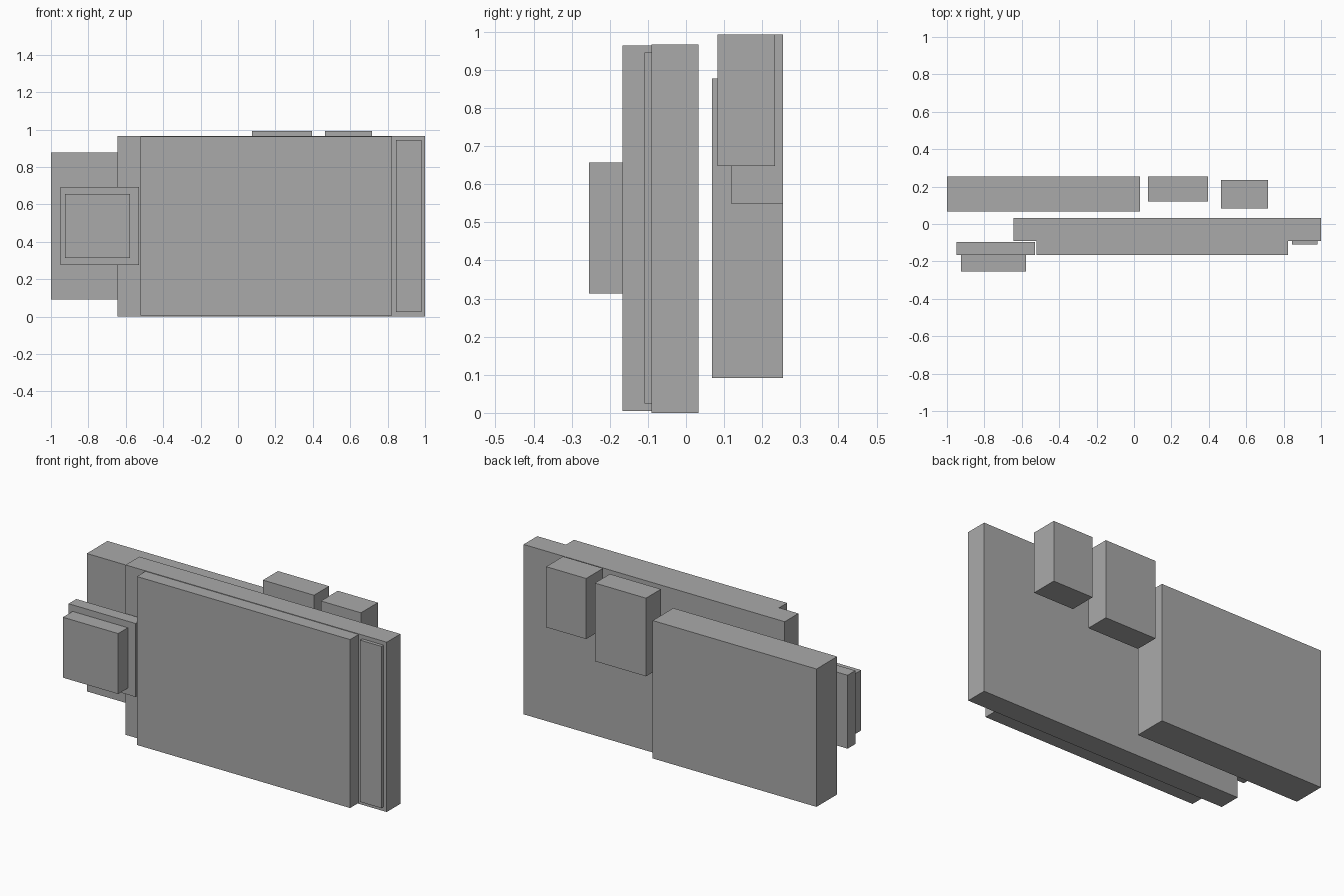
import bpy
from mathutils import Vector

cube = bpy.data.objects.get("Cube")
if cube:
    bpy.data.objects.remove(cube, do_unlink=True)

# Single neutral colour
grey = bpy.data.materials.new("plain_grey")
grey.use_nodes = True
colour = (0.4, 0.4, 0.4, 1.0)
grey.diffuse_color = colour
grey.node_tree.nodes["Principled BSDF"].inputs["Base Color"].default_value = colour


def block(name, x, y, z):
    """Add a box spanning the given (min, max) range on each axis."""
    low, high = (Vector(corner) for corner in zip(x, y, z))
    bpy.ops.mesh.primitive_cube_add(size=1, location=(low + high) / 2)
    obj = bpy.context.object
    obj.name = name
    obj.scale = high - low
    bpy.ops.object.transform_apply(location=False, rotation=False, scale=True)
    obj.data.materials.append(grey)
    return obj


# Central slab with its raised front panel and side strip
block("main_slab", (-0.645, 1.0), (-0.09, 0.033), (0.0, 0.967))
block("front_panel", (-0.52, 0.823), (-0.167, -0.09), (0.005, 0.964))
block("side_strip", (0.845, 0.98), (-0.109, -0.09), (0.024, 0.945))

# Small stepped block in front, on the model's right
block("front_plate", (-0.95, -0.528), (-0.167, -0.097), (0.276, 0.694))
block("front_block", (-0.925, -0.577), (-0.254, -0.167), (0.313, 0.657))

# Detached panel and two upper boxes behind
block("rear_panel", (-1.0, 0.032), (0.068, 0.254), (0.092, 0.877))
block("rear_large_box", (0.074, 0.396), (0.119, 0.254), (0.548, 0.993))
block("rear_small_box", (0.465, 0.717), (0.082, 0.234), (0.648, 0.993))
